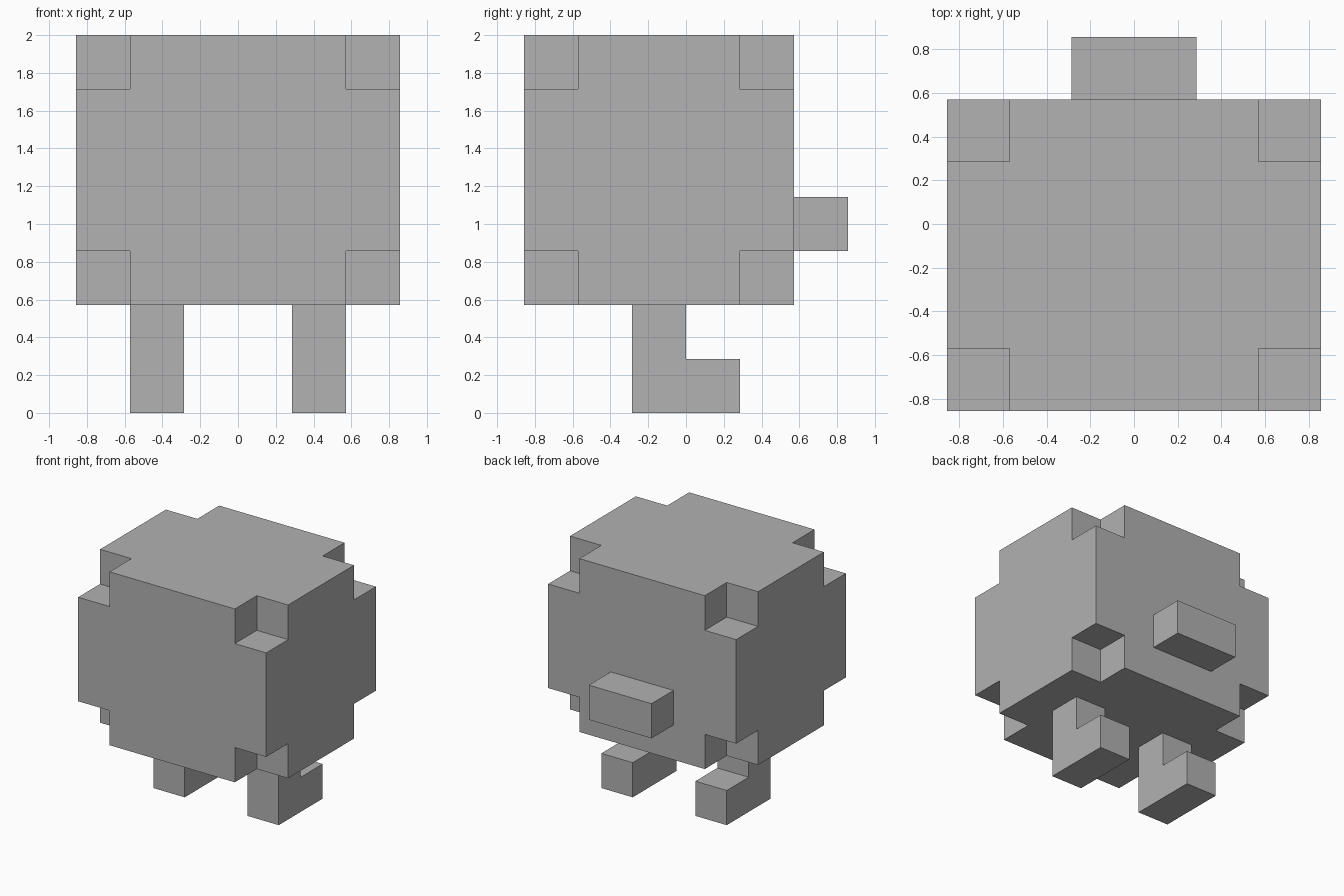
import bpy, bmesh
from mathutils import Vector

default = bpy.data.objects.get("Cube")
if default:
    bpy.data.objects.remove(default, do_unlink=True)

U = 2 / 7  # edge length of one block

grey = bpy.data.materials.new("light_grey")
grey.use_nodes = True
colour = (0.445, 0.445, 0.445, 1)
grey.diffuse_color = colour
grey.node_tree.nodes["Principled BSDF"].inputs["Base Color"].default_value = colour


def build_blocks(name, xs, ys, zs, filled):
    """Solid shell around the filled cells of a grid with the given dividing planes."""
    axes = (xs, ys, zs)
    sizes = [len(a) - 1 for a in axes]
    cells = {(i, j, k) for i in range(sizes[0]) for j in range(sizes[1])
             for k in range(sizes[2]) if filled(i, j, k)}
    bm = bmesh.new()
    for cell in cells:
        for axis in range(3):
            b, c = (axis + 1) % 3, (axis + 2) % 3
            for side in (0, 1):
                neighbour = list(cell)
                neighbour[axis] += 1 if side else -1
                if tuple(neighbour) in cells:
                    continue
                corners = []
                for db, dc in ((0, 0), (1, 0), (1, 1), (0, 1)):
                    p = Vector()
                    p[axis] = axes[axis][cell[axis] + side] * U
                    p[b] = axes[b][cell[b] + db] * U
                    p[c] = axes[c][cell[c] + dc] * U
                    corners.append(bm.verts.new(p))
                bm.faces.new(corners if side else corners[::-1])
    # Weld the cells and merge flat areas into single faces
    bmesh.ops.remove_doubles(bm, verts=bm.verts[:], dist=1e-4)
    bmesh.ops.dissolve_limit(bm, angle_limit=0.01, verts=bm.verts[:], edges=bm.edges[:])
    mesh = bpy.data.meshes.new(name)
    bm.to_mesh(mesh)
    bm.free()
    mesh.materials.append(grey)
    obj = bpy.data.objects.new(name, mesh)
    bpy.context.collection.objects.link(obj)
    return obj


# Body: large box with a cube notched out of each of its eight corners
build_blocks("body", (-3, -2, 2, 3), (-3, -2, 1, 2), (2, 3, 6, 7),
             lambda i, j, k: 1 in (i, j, k))

# Snout: wide block on the back face
build_blocks("snout", (-1, 1), (2, 3), (3, 4), lambda i, j, k: True)

# Legs: L shapes, upright shin with a foot one block long
for name, x in (("right_leg", -2), ("left_leg", 1)):
    build_blocks(name, (x, x + 1), (-1, 0, 1), (0, 1, 2),
                 lambda i, j, k: j == 0 or k == 0)
